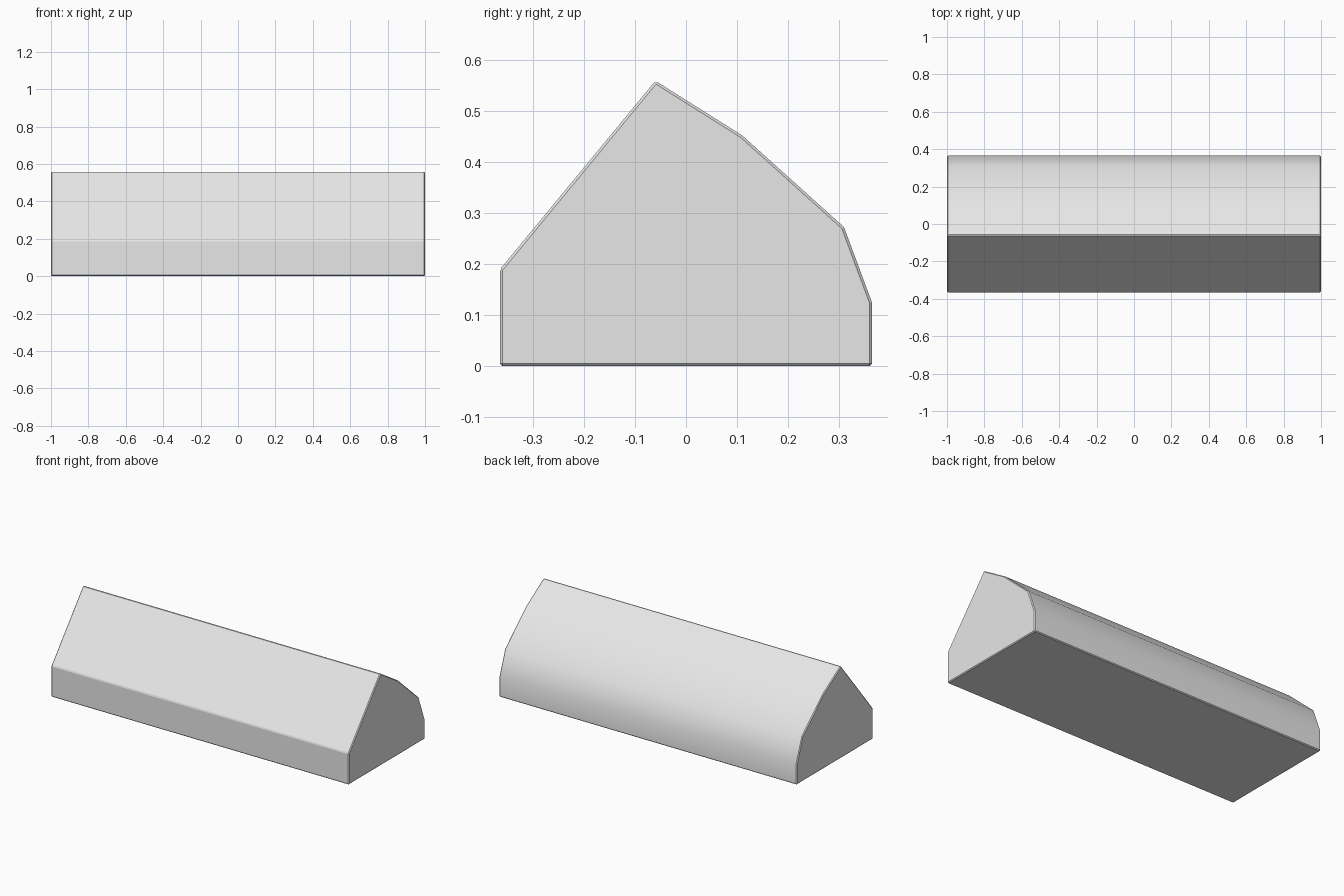
import bpy, bmesh, math

cube = bpy.data.objects.get("Cube")
if cube:
    bpy.data.objects.remove(cube, do_unlink=True)

# Material
grey = bpy.data.materials.new("light grey")
grey.use_nodes = True
colour = (0.8, 0.8, 0.8, 1)
grey.diffuse_color = colour
grey.node_tree.nodes["Principled BSDF"].inputs["Base Color"].default_value = colour

# Side profile (y, z): upright front, straight slope, ridge, rounded back
profile = [(-0.365, 0), (-0.365, 0.19), (-0.06, 0.56), (0.11, 0.453),
           (0.31, 0.273), (0.365, 0.125), (0.365, 0)]

# Extrude the profile along the length
bm = bmesh.new()
end = bm.faces.new([bm.verts.new((-1, y, z)) for y, z in profile])
extruded = bmesh.ops.extrude_face_region(bm, geom=[end])["geom"]
bmesh.ops.translate(bm, vec=(2, 0, 0),
                    verts=[v for v in extruded if isinstance(v, bmesh.types.BMVert)])
bmesh.ops.recalc_face_normals(bm, faces=bm.faces)

# Narrow chamfer on every hard edge
hard = [e for e in bm.edges if e.calc_face_angle(0) > math.radians(30)]
bmesh.ops.bevel(bm, geom=hard, offset=0.005, offset_type='OFFSET',
                segments=1, profile=0.5, affect='EDGES')
bm.normal_update()

mesh = bpy.data.meshes.new("wedge_block")
bm.to_mesh(mesh)
bm.free()
mesh.materials.append(grey)
block = bpy.data.objects.new("wedge_block", mesh)
bpy.context.collection.objects.link(block)

# Smooth the rounded back, keep the other faces flat
bpy.ops.object.select_all(action='DESELECT')
block.select_set(True)
bpy.context.view_layer.objects.active = block
bpy.ops.object.shade_smooth_by_angle(angle=math.radians(30))
for face in mesh.polygons:
    face.use_smooth = face.normal.y > 0.1 and abs(face.normal.x) < 0.1
